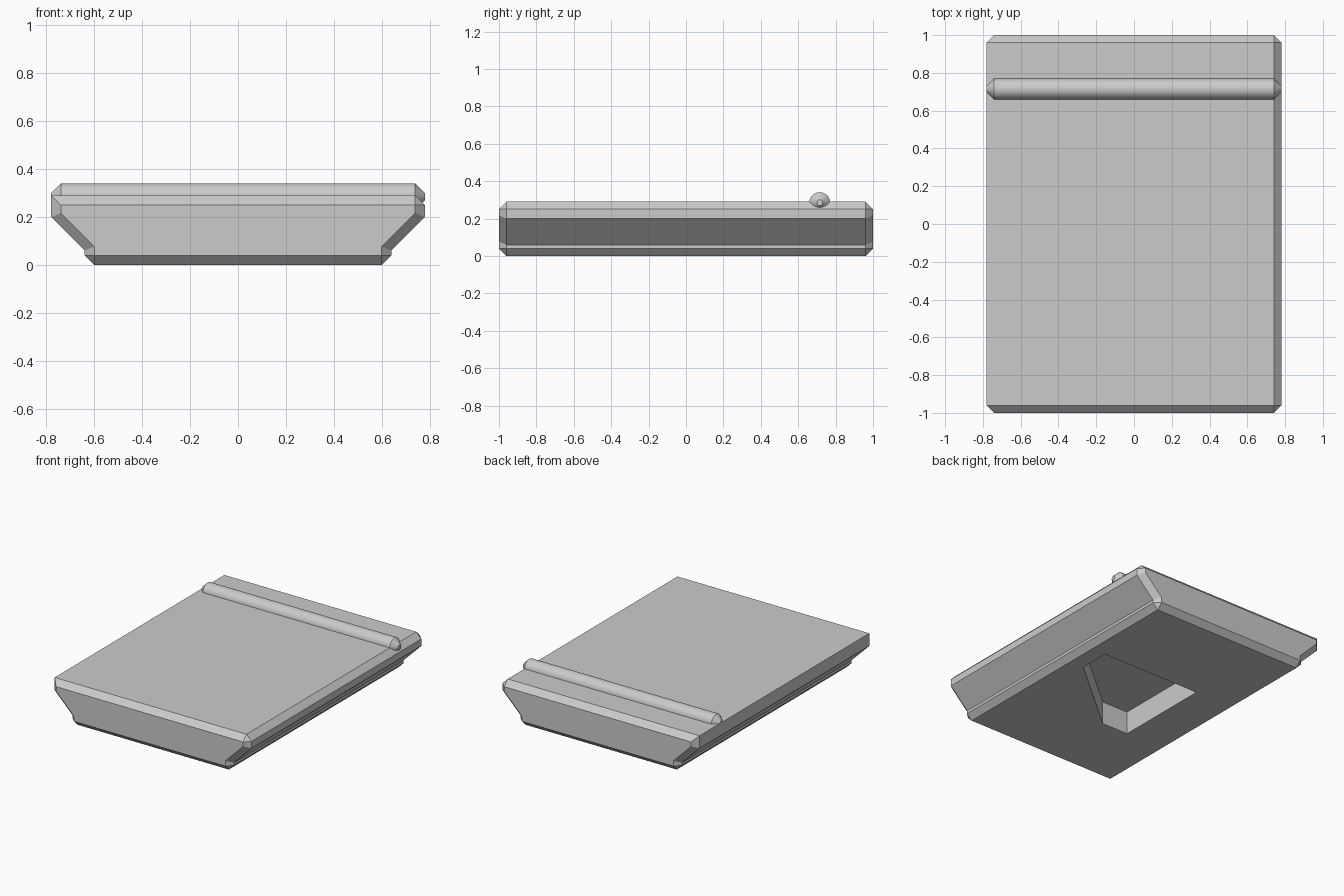
import bpy
import bmesh
from math import radians

if "Cube" in bpy.data.objects:
    bpy.data.objects.remove(bpy.data.objects["Cube"], do_unlink=True)

grey = bpy.data.materials.new("plain_grey")
grey.use_nodes = True
grey.diffuse_color = (0.6, 0.6, 0.6, 1)
grey.node_tree.nodes["Principled BSDF"].inputs["Base Color"].default_value = (0.6, 0.6, 0.6, 1)


def loft(name, rings):
    """Skin a stack of equal-length rings and cap both ends."""
    bm = bmesh.new()
    loops = [[bm.verts.new(p) for p in ring] for ring in rings]
    for a, b in zip(loops, loops[1:]):
        for i in range(len(a)):
            j = (i + 1) % len(a)
            bm.faces.new((a[i], a[j], b[j], b[i]))
    bm.faces.new(loops[0])
    bm.faces.new(loops[-1])
    bmesh.ops.remove_doubles(bm, verts=bm.verts, dist=0.0005)
    bmesh.ops.recalc_face_normals(bm, faces=bm.faces)
    mesh = bpy.data.meshes.new(name)
    bm.to_mesh(mesh)
    bm.free()
    mesh.materials.append(grey)
    obj = bpy.data.objects.new(name, mesh)
    bpy.context.collection.objects.link(obj)
    return obj


def make_active(obj):
    bpy.ops.object.select_all(action="DESELECT")
    obj.select_set(True)
    bpy.context.view_layer.objects.active = obj


# Body: flared slab with chamfered ends; the upper left edge stays sharp
side = [(0.6, 0), (0.64, 0.04), (0.64, 0.06), (0.78, 0.2)]
side_end = [(0.6, 0.04), (0.6, 0.04), (0.6, 0.077), (0.74, 0.217)]


def mirrored(points):
    return [(-x, z) for x, z in reversed(points)]


outer = side + [(0.78, 0.25), (0.74, 0.29), (-0.78, 0.29)] + mirrored(side)
inner = side_end + [(0.74, 0.25), (0.74, 0.25), (-0.74, 0.25)] + mirrored(side_end)
stations = [(-1, inner), (-0.96, outer), (0.96, outer), (1, inner)]
body = loft("body", [[(x, y, z) for x, z in prof] for y, prof in stations])

# Plain wedge-shaped pocket in the underside
outline = [(0.49, 0.285), (0.49, 0.06), (-0.09, -0.43), (-0.3, -0.43), (-0.3, 0.285)]
cutter = loft("pocket_cutter", [[(x, y, z) for x, y in outline] for z in (-0.1, 0.165)])
cutter.hide_render = True
make_active(body)
cut = body.modifiers.new("pocket", "BOOLEAN")
cut.operation = "DIFFERENCE"
cut.solver = "EXACT"
cut.object = cutter
bpy.ops.object.modifier_apply(modifier=cut.name)
bpy.data.objects.remove(cutter, do_unlink=True)

# Round bar lying across the top, with chamfered ends
bpy.ops.mesh.primitive_cylinder_add(vertices=48, radius=0.056, depth=1.56,
                                    location=(0, 0.715, 0.285),
                                    rotation=(0, radians(90), 0))
bar = bpy.context.object
bar.name = "cross_bar"
bar.data.materials.append(grey)
bm = bmesh.new()
bm.from_mesh(bar.data)
rims = [e for e in bm.edges if abs(e.verts[0].co.z - e.verts[1].co.z) < 0.001]
bmesh.ops.bevel(bm, geom=rims, offset=0.04, segments=1, affect="EDGES")
bm.to_mesh(bar.data)
bm.free()
make_active(bar)
bpy.ops.object.shade_smooth_by_angle(angle=radians(30))
